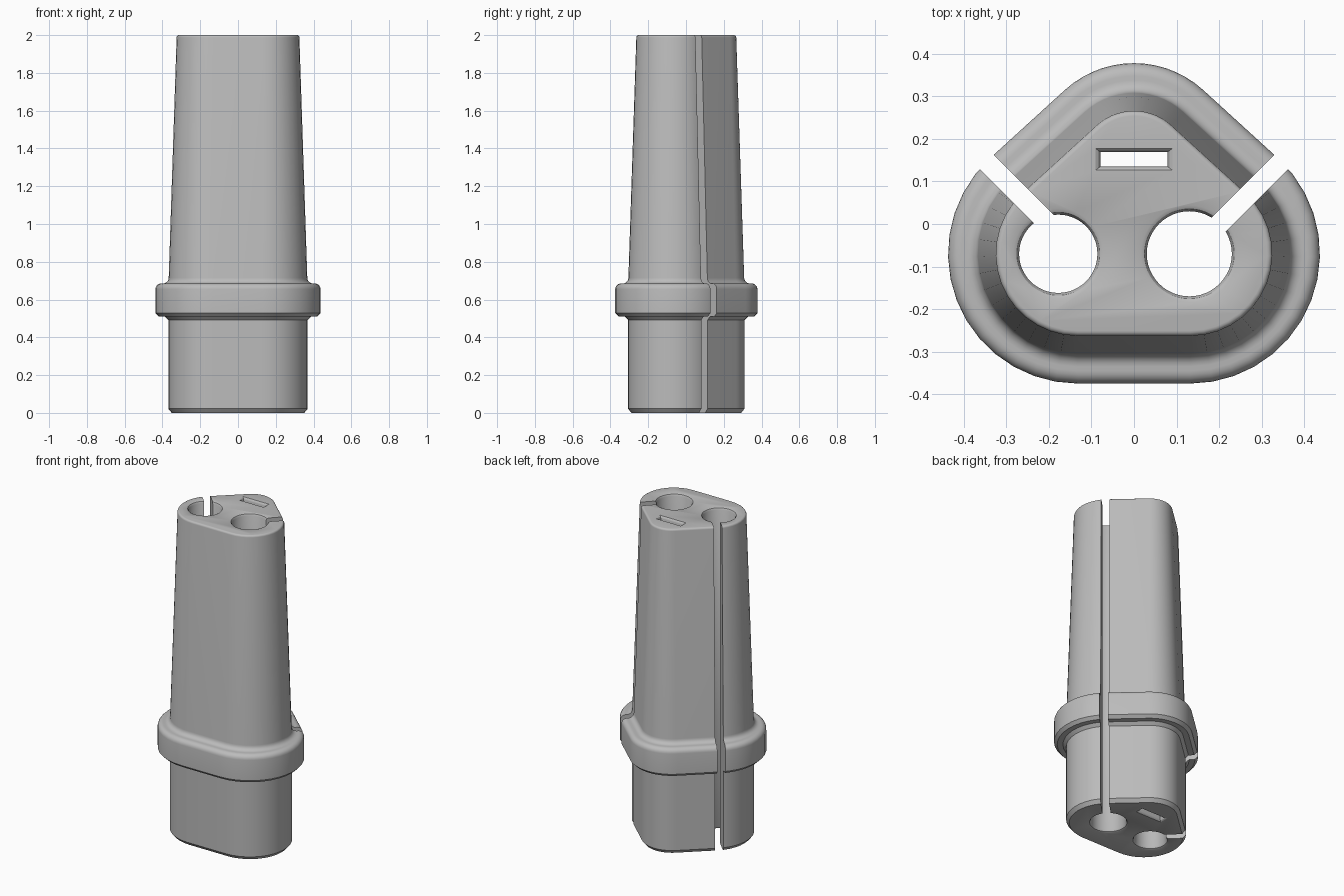
import bpy
import bmesh
from math import atan2, acos, cos, sin, pi, hypot, radians

cube = bpy.data.objects.get("Cube")
if cube:
    bpy.data.objects.remove(cube, do_unlink=True)

grey = bpy.data.materials.new("plain grey")
grey.use_nodes = True
COLOUR = (0.5, 0.5, 0.5, 1)
grey.diffuse_color = COLOUR
grey.node_tree.nodes["Principled BSDF"].inputs["Base Color"].default_value = COLOUR

HEIGHT = 2.0
# Corner circles of the rounded triangle outline: x, y, radius
CORNERS = [(0.132, -0.07, 0.305), (0, 0.137, 0.241), (-0.132, -0.07, 0.305)]


def outline(offset, steps=14):
    """Rounded triangle grown or shrunk by offset, counter-clockwise."""
    normals = []
    for i, (x, y, r) in enumerate(CORNERS):
        x2, y2, r2 = CORNERS[(i + 1) % 3]
        dx, dy = x2 - x, y2 - y
        normals.append(atan2(dy, dx) - acos((r - r2) / hypot(dx, dy)))
    points = []
    for i, (x, y, r) in enumerate(CORNERS):
        start, end = normals[i - 1], normals[i]
        sweep = (end - start) % (2 * pi)
        for k in range(steps + 1):
            a = start + sweep * k / steps
            points.append((x + (r + offset) * cos(a), y + (r + offset) * sin(a)))
    return points


def circle(x, y, r, steps=48):
    return [(x + r * cos(2 * pi * k / steps), y + r * sin(2 * pi * k / steps))
            for k in range(steps)]


def rectangle(x, y, half_x, half_y):
    return [(x + sx * half_x, y + sy * half_y)
            for sx, sy in ((-1, -1), (1, -1), (1, 1), (-1, 1))]


def loft(name, sections):
    """Solid skinned through stacked sections of (z, points)."""
    bm = bmesh.new()
    rings = [[bm.verts.new((x, y, z)) for x, y in pts] for z, pts in sections]
    for low, high in zip(rings, rings[1:]):
        for i in range(len(low)):
            j = (i + 1) % len(low)
            bm.faces.new((low[i], low[j], high[j], high[i]))
    bm.faces.new(rings[0][::-1])
    bm.faces.new(rings[-1])
    bmesh.ops.recalc_face_normals(bm, faces=bm.faces)
    mesh = bpy.data.meshes.new(name)
    bm.to_mesh(mesh)
    bm.free()
    mesh.materials.append(grey)
    obj = bpy.data.objects.new(name, mesh)
    bpy.context.collection.objects.link(obj)
    return obj


def arc(z, offset, rz, ro, start, end, steps=5):
    """Profile points along a quarter round, angles in degrees."""
    out = []
    for k in range(steps + 1):
        a = radians(start + (end - start) * k / steps)
        out.append((z + rz * sin(a), offset + ro * cos(a)))
    return out


# Side profile: chamfered foot, undercut, rounded collar, tapered shaft
profile = [(0, -0.086), (0.022, -0.068), (0.492, -0.068), (0.51, -0.05),
           (0.51, -0.018), (0.528, 0)]
profile += arc(0.655, -0.03, 0.03, 0.03, 0, 90)
profile += arc(0.715, -0.04, 0.03, 0.03, 270, 180)
profile += arc(1.988, -0.124, 0.012, 0.012, 0, 90, 4)
body = loft("plug_body", [(z, outline(o)) for z, o in profile])

# Flare of every opening towards both end faces: z, growth
DEEP = 0.05
FLARE = [(-DEEP, 0.014), (0, 0.014), (0.004, 0.006), (0.014, 0),
         (HEIGHT - 0.014, 0), (HEIGHT - 0.004, 0.006), (HEIGHT, 0.014),
         (HEIGHT + DEEP, 0.014)]

cutters = [
    loft("right_bore_cutter", [(z, circle(-0.178, -0.07, 0.092 + g)) for z, g in FLARE]),
    loft("left_bore_cutter", [(z, circle(0.13, -0.07, 0.1 + g)) for z, g in FLARE]),
    loft("key_slot_cutter", [(z, rectangle(0, 0.152, 0.079 + g * 0.8, 0.017 + g * 0.6))
                             for z, g in FLARE]),
]

# Diagonal slits from the bores out to the back corners
WIDE = 0.0165
for side, label in ((1, "left"), (-1, "right")):
    strip = [(side * (x + sx), y + sy)
             for x, y, sx, sy in ((0.18, -0.02, -WIDE, WIDE), (0.18, -0.02, WIDE, -WIDE),
                                  (0.5, 0.3, WIDE, -WIDE), (0.5, 0.3, -WIDE, WIDE))]
    cutters.append(loft(label + "_slit_cutter",
                        [(-DEEP, strip), (HEIGHT + DEEP, strip)]))

bpy.context.view_layer.objects.active = body
for cutter in cutters:
    cutter.hide_render = True
    cut = body.modifiers.new(cutter.name, "BOOLEAN")
    cut.operation = "DIFFERENCE"
    cut.solver = "EXACT"
    cut.object = cutter
    bpy.ops.object.modifier_apply(modifier=cut.name)
    bpy.data.objects.remove(cutter, do_unlink=True)

bpy.ops.object.select_all(action="DESELECT")
body.select_set(True)
bpy.ops.object.shade_smooth_by_angle(angle=radians(32))
